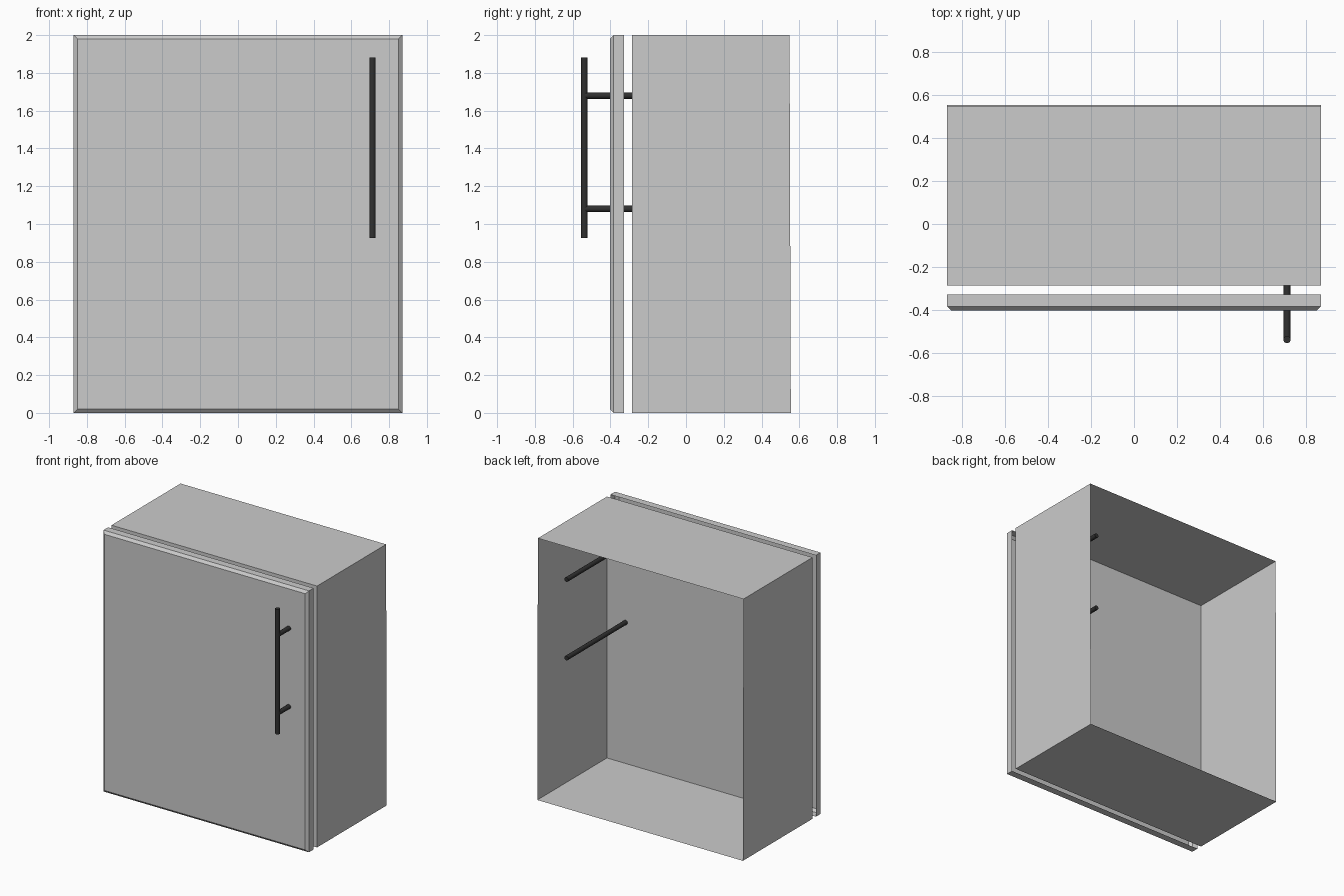
import bpy, bmesh
from mathutils import Vector

if "Cube" in bpy.data.objects:
    bpy.data.objects.remove(bpy.data.objects["Cube"])

W, H = 0.87, 2.0            # half width, height


def ring(bm, y_bottom, y_top, inset=0.0):
    """Rectangular loop of vertices in the front plane direction."""
    x, lo, hi = W - inset, inset, H - inset
    return [bm.verts.new(p) for p in
            ((-x, y_bottom, lo), (x, y_bottom, lo), (x, y_top, hi), (-x, y_top, hi))]


def shell(name, rings):
    """Closed front (first ring), walls through the rings, open back."""
    bm = bmesh.new()
    loops = [ring(bm, *r) for r in rings]
    bm.faces.new(loops[0])
    for a, b in zip(loops, loops[1:]):
        for i in range(4):
            j = (i + 1) % 4
            bm.faces.new((a[j], a[i], b[i], b[j]))
    mesh = bpy.data.meshes.new(name)
    bm.to_mesh(mesh)
    bm.free()
    obj = bpy.data.objects.new(name, mesh)
    bpy.context.collection.objects.link(obj)
    return obj


dark = bpy.data.materials.new("dark_metal")
dark.diffuse_color = (0.03, 0.03, 0.03, 1)
dark.use_nodes = True
dark.node_tree.nodes["Principled BSDF"].inputs["Base Color"].default_value = dark.diffuse_color


def rod(name, start, end, radius=0.017):
    """Smooth round bar between two points."""
    a, b = Vector(start), Vector(end)
    bpy.ops.mesh.primitive_cylinder_add(
        vertices=16, radius=radius, depth=(b - a).length, location=(a + b) / 2,
        rotation=(b - a).to_track_quat('Z', 'Y').to_euler())
    obj = bpy.context.object
    obj.name = name
    obj.data.materials.append(dark)
    bpy.ops.object.shade_smooth_by_angle()
    return obj


# Cabinet body: thin-walled box, open at the back
shell("cabinet_body", [(-0.287, -0.287), (0.555, 0.548)])

# Door: chamfered front panel, set slightly ahead of the body
shell("door", [(-0.402, -0.402, 0.02), (-0.384, -0.384), (-0.328, -0.328)])

# Handle bar and its two long posts running through the door
HX, HY = 0.712, -0.538
rod("handle_bar", (HX, HY, 0.926), (HX, HY, 1.882))
for label, z in (("lower", 1.08), ("upper", 1.68)):
    rod(f"handle_post_{label}", (HX, HY, z), (HX, 0.43, z))
